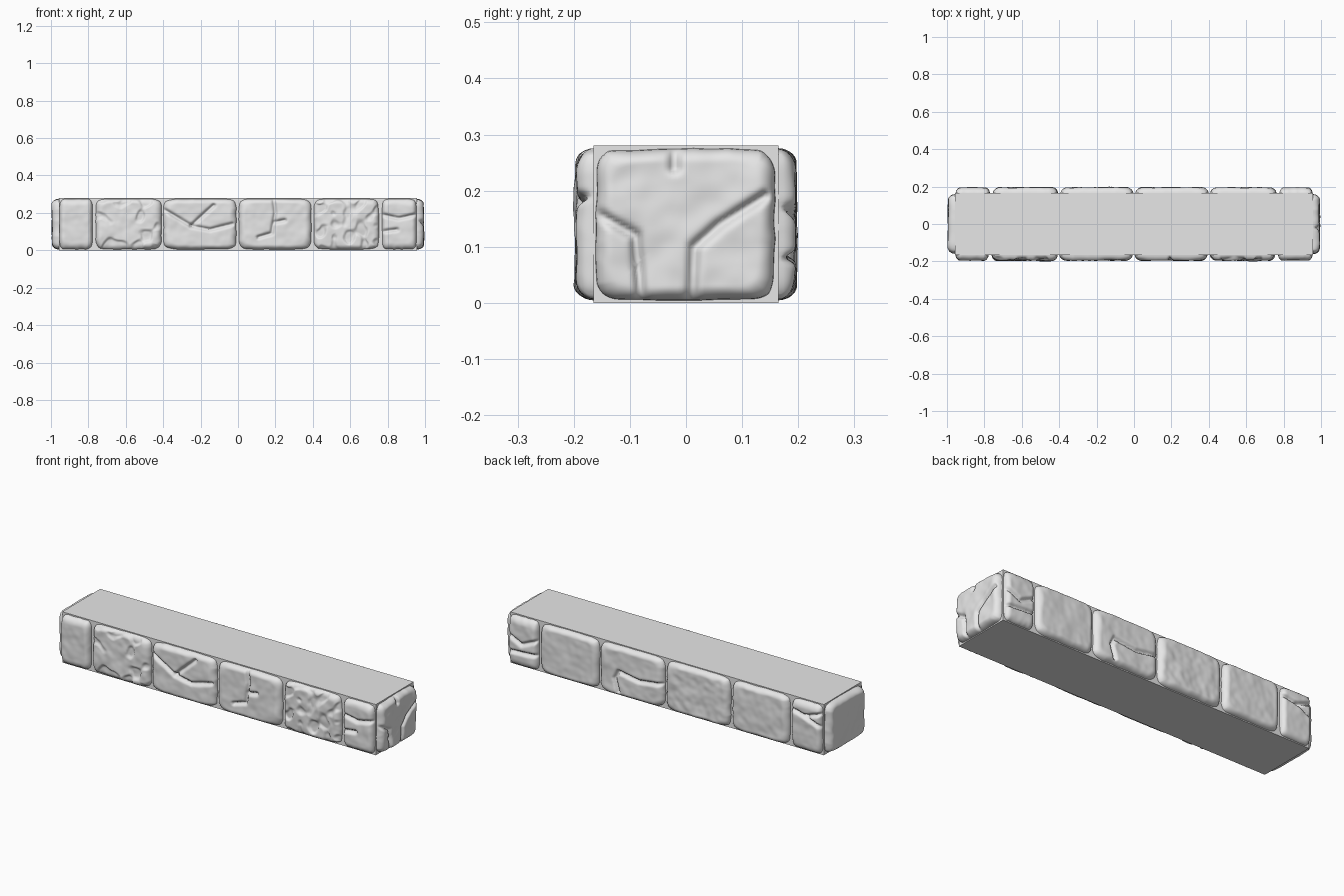
import bpy, bmesh, math
from mathutils import Vector, noise

if "Cube" in bpy.data.objects:
    bpy.data.objects.remove(bpy.data.objects["Cube"], do_unlink=True)

HEIGHT, HALF_X, HALF_Y = 0.28, 0.957, 0.165

stone_grey = bpy.data.materials.new("stone_grey")
stone_grey.use_nodes = True
stone_grey.diffuse_color = (0.8, 0.8, 0.8, 1)
stone_grey.node_tree.nodes["Principled BSDF"].inputs["Base Color"].default_value = (0.8, 0.8, 0.8, 1)


def finish(bm, name):
    mesh = bpy.data.meshes.new(name)
    bm.to_mesh(mesh)
    bm.free()
    mesh.materials.append(stone_grey)
    obj = bpy.data.objects.new(name, mesh)
    bpy.context.collection.objects.link(obj)
    return obj


def segment_distance(p, a, b):
    ab = b - a
    t = max(0, min(1, (p - a).dot(ab) / ab.length_squared))
    return (p - a - ab * t).length


def stone(name, wall, u0, u1, depth=0.033, rough=0.004, chips=0.0, cracks=(), seed=0):
    """Rounded, weathered stone face standing out of one wall of the core."""
    turn, origin = wall
    hu, hv = (u1 - u0) / 2, 0.136
    mid = Vector(((u0 + u1) / 2, HEIGHT / 2))
    lines = [[Vector(p) for p in line] for line in cracks]
    bm = bmesh.new()
    bmesh.ops.create_grid(bm, x_segments=max(36, int(hu * 400)), y_segments=56, size=1)
    shift = Vector((seed * 3.7, seed * 1.9, seed * 5.3))
    for v in bm.verts:
        # crowd the grid toward the rim, then round its corners
        a, b = (math.copysign(1 - (1 - min(1, abs(c))) ** 1.4, c) for c in v.co.xy)
        m = max(abs(a), abs(b))
        norm = (abs(a) ** 8 + abs(b) ** 8) ** 0.125
        k = m / norm if norm > 0 else 1
        wobble = 1 - 0.035 * m * abs(noise.noise(Vector((a * 2, b * 2, 0)) + shift))
        p = mid + Vector((a * k * hu, b * k * hv)) * wobble
        # domed rim, uneven face, broken chips and carved cracks
        rim = min(1, (1 - m) * min(hu, hv) / 0.026)
        dome = math.sqrt(max(0, 1 - (1 - rim) ** 2))
        q = Vector((p.x, p.y, 0)) + shift
        h = depth - 0.003 + rough * (noise.noise(q * 11) + 0.5 * noise.noise(q * 27))
        if chips:
            h -= chips * min(1, max(0, noise.noise(q * 16) * 5))
        for line in lines:
            d = min(segment_distance(p, s, e) for s, e in zip(line, line[1:]))
            h -= 0.018 * math.exp(-(d / 0.009) ** 2)
        v.co = (p.x, p.y, h * dome - 0.003 * (1 - dome))
    for f in bm.faces:
        f.smooth = True
    obj = finish(bm, name)
    obj.rotation_euler = (math.pi / 2, 0, turn)
    obj.location = origin


# Plain rectangular core
bm = bmesh.new()
bmesh.ops.create_cube(bm, size=1)
for v in bm.verts:
    v.co = (v.co.x * 2 * HALF_X, v.co.y * 2 * HALF_Y, (v.co.z + 0.5) * HEIGHT)
finish(bm, "wall_core")

front = (0, (0, -HALF_Y, 0))
back = (math.pi, (0, HALF_Y, 0))
right_end = (math.pi / 2, (HALF_X, 0, 0))
left_end = (-math.pi / 2, (-HALF_X, 0, 0))

# Six stones along each long side
spans = [(-0.955, -0.777), (-0.762, -0.407), (-0.4, -0.007), (0.003, 0.393), (0.405, 0.755), (0.77, 0.955)]
front_style = [
    {},
    dict(chips=0.011, rough=0.006),
    dict(cracks=[[(-0.4, 0.22), (-0.25, 0.13), (-0.15, 0.11), (-0.03, 0.14)], [(-0.25, 0.13), (-0.13, 0.24)]]),
    dict(cracks=[[(0.19, 0.28), (0.2, 0.2), (0.18, 0.09), (0.11, 0.07)], [(0.2, 0.15), (0.25, 0.16)]]),
    dict(chips=0.011, rough=0.006),
    dict(cracks=[[(0.77, 0.19), (0.86, 0.17), (0.95, 0.19)], [(0.77, 0.1), (0.85, 0.11)]]),
]
back_style = [
    dict(cracks=[[(-0.95, 0.17), (-0.87, 0.13), (-0.78, 0.17)], [(-0.95, 0.08), (-0.78, 0.09)]]),
    {},
    dict(cracks=[[(-0.01, 0.14), (-0.15, 0.12), (-0.28, 0.14), (-0.3, 0.1), (-0.28, 0.03)]]),
    dict(rough=0.006),
    {},
    dict(cracks=[[(0.77, 0.22), (0.86, 0.2), (0.95, 0.16)], [(0.86, 0.2), (0.95, 0.23)]]),
]
for side, wall, styles in (("front", front, front_style), ("back", back, back_style)):
    for i, ((u0, u1), style) in enumerate(zip(spans, styles)):
        stone(f"{side}_stone_{i + 1}", wall, u0, u1, seed=i + (7 if side == "back" else 1), **style)

# One stone on each end
stone("right_end_stone", right_end, -0.162, 0.16, depth=0.038, rough=0.006, seed=14,
      cracks=[[(-0.16, 0.16), (-0.09, 0.12), (-0.08, 0.01)],
              [(0.01, 0.01), (0.015, 0.1), (0.06, 0.14), (0.14, 0.19)],
              [(-0.02, 0.28), (-0.02, 0.24)]])
stone("left_end_stone", left_end, -0.16, 0.16, depth=0.041, seed=15)
